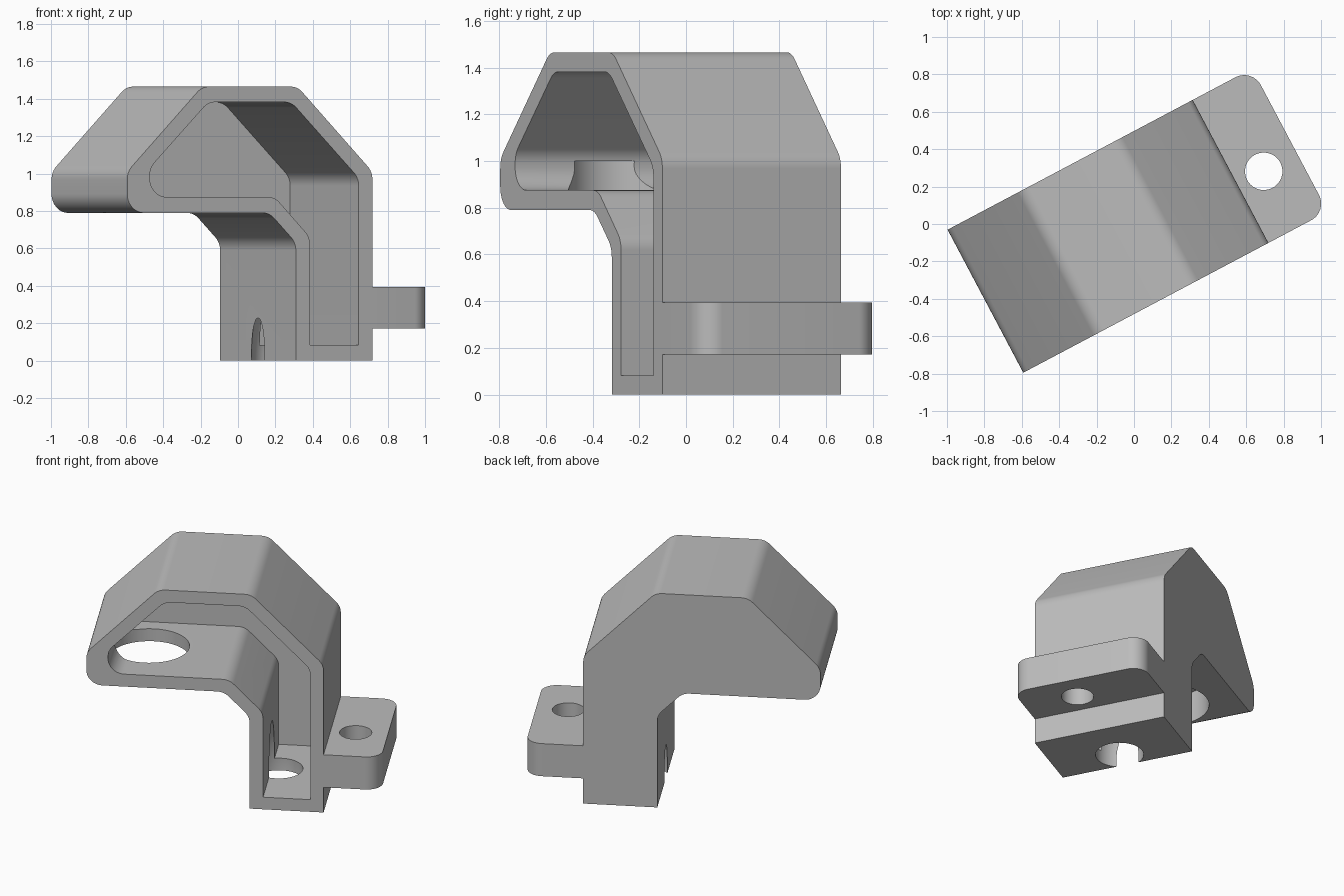
import bpy, bmesh, math
from mathutils import Matrix, Vector

cube = bpy.data.objects.get("Cube")
if cube:
    bpy.data.objects.remove(cube, do_unlink=True)

# One plain grey material
grey = bpy.data.materials.new("light_grey")
grey.use_nodes = True
grey.diffuse_color = (0.5, 0.5, 0.5, 1)
grey.node_tree.nodes["Principled BSDF"].inputs["Base Color"].default_value = grey.diffuse_color

# Local axes: x along the bracket, y across its width, z up
PLACE = Matrix.Translation((-0.592, -0.795, 0)) @ Matrix.Rotation(math.radians(27.9), 4, "Z")
WIDTH, WALL, LENGTH = 0.865, 0.083, 1.483


def rounded(corners, steps=8):
    """Fillet every (x, y, radius) corner of a closed outline."""
    out = []
    for i, (x, y, r) in enumerate(corners):
        p = Vector((x, y))
        if r == 0:
            out.append(p)
            continue
        a = (Vector(corners[i - 1][:2]) - p).normalized()
        b = (Vector(corners[(i + 1) % len(corners)][:2]) - p).normalized()
        half = a.angle(b) / 2
        centre = p + (a + b).normalized() * r / math.sin(half)
        start = p + a * r / math.tan(half) - centre
        end = p + b * r / math.tan(half) - centre
        for k in range(steps + 1):
            d = start.lerp(end, k / steps)
            # even angular spacing is close enough once pushed onto the circle
            out.append(centre + d.normalized() * r)
    return out


def make(name, bm):
    bmesh.ops.recalc_face_normals(bm, faces=bm.faces)
    bm.transform(PLACE)
    mesh = bpy.data.meshes.new(name)
    bm.to_mesh(mesh)
    bm.free()
    mesh.materials.append(grey)
    obj = bpy.data.objects.new(name, mesh)
    bpy.context.collection.objects.link(obj)
    return obj


def prism(name, outline, low, high, upright):
    """Extrude an outline across the width, or upwards."""
    bm = bmesh.new()
    to3d = (lambda p: (p.x, p.y, low)) if upright else (lambda p: (p.x, low, p.y))
    face = bm.faces.new([bm.verts.new(to3d(p)) for p in outline])
    move = Vector((0, 0, high - low)) if upright else Vector((0, high - low, 0))
    new = bmesh.ops.extrude_face_region(bm, geom=[face])["geom"]
    bmesh.ops.translate(bm, vec=move, verts=[v for v in new if isinstance(v, bmesh.types.BMVert)])
    return make(name, bm)


def cylinder(name, x, y, r, low, high):
    bm = bmesh.new()
    bmesh.ops.create_cone(bm, cap_ends=True, segments=64, radius1=r, radius2=r, depth=high - low,
                          matrix=Matrix.Translation((x, y, (low + high) / 2)))
    return make(name, bm)


def cut(target, cutter):
    mod = target.modifiers.new("cut", "BOOLEAN")
    mod.operation, mod.solver, mod.object = "DIFFERENCE", "EXACT", cutter
    bpy.ops.object.select_all(action="DESELECT")
    bpy.context.view_layer.objects.active = target
    target.select_set(True)
    bpy.ops.object.modifier_apply(modifier=mod.name)
    bpy.data.objects.remove(cutter, do_unlink=True)


def smooth(obj):
    bpy.ops.object.select_all(action="DESELECT")
    bpy.context.view_layer.objects.active = obj
    obj.select_set(True)
    bpy.ops.object.shade_smooth_by_angle(angle=math.radians(30))


# Hooded housing: leg, chamfered elbow and overhanging arm
R = 0.1
outer = [(0, 0.79, R), (0, 1.01, R), (0.453, 1.465, R), (1.03, 1.465, R), (LENGTH, 1.01, R),
         (LENGTH, 0, 0), (1.02, 0, 0), (1.02, 0.63, R), (0.86, 0.79, R)]
housing = prism("housing", rounded(outer), 0, WIDTH, False)

# Cavity open at the front
inner = [(0.136, 0.875, R), (0.136, 1.03, R), (0.49, 1.382, R), (0.993, 1.382, R), (1.4, 0.976, R),
         (1.4, WALL, 0), (1.105, WALL, 0), (1.105, 0.66, R), (0.892, 0.875, R)]
cut(housing, prism("cavity", rounded(inner), -0.1, WIDTH - WALL, False))

# Large round opening under the arm
cut(housing, cylinder("arm_opening", 0.34, WIDTH / 2, 0.25, 0.6, 1.0))

# Tapering hole in the foot, breaking into the leg wall
bm = bmesh.new()
bmesh.ops.create_uvsphere(bm, u_segments=48, v_segments=32, radius=1)
bm.transform(Matrix.Translation((1.15, WIDTH / 2, 0.04)) @ Matrix.Diagonal((0.15, 0.15, 0.38, 1)))
cut(housing, make("foot_opening", bm))
smooth(housing)

# Mounting tab with screw hole
END = 1.842
tab_outline = [(1.45, 0, 0), (END, 0, R), (END, WIDTH, R), (1.45, WIDTH, 0)]
tab = prism("mounting_tab", rounded(tab_outline), 0.172, 0.395, True)
cut(tab, cylinder("screw_hole", 1.64, 0.35, 0.1, 0, 0.6))
smooth(tab)
